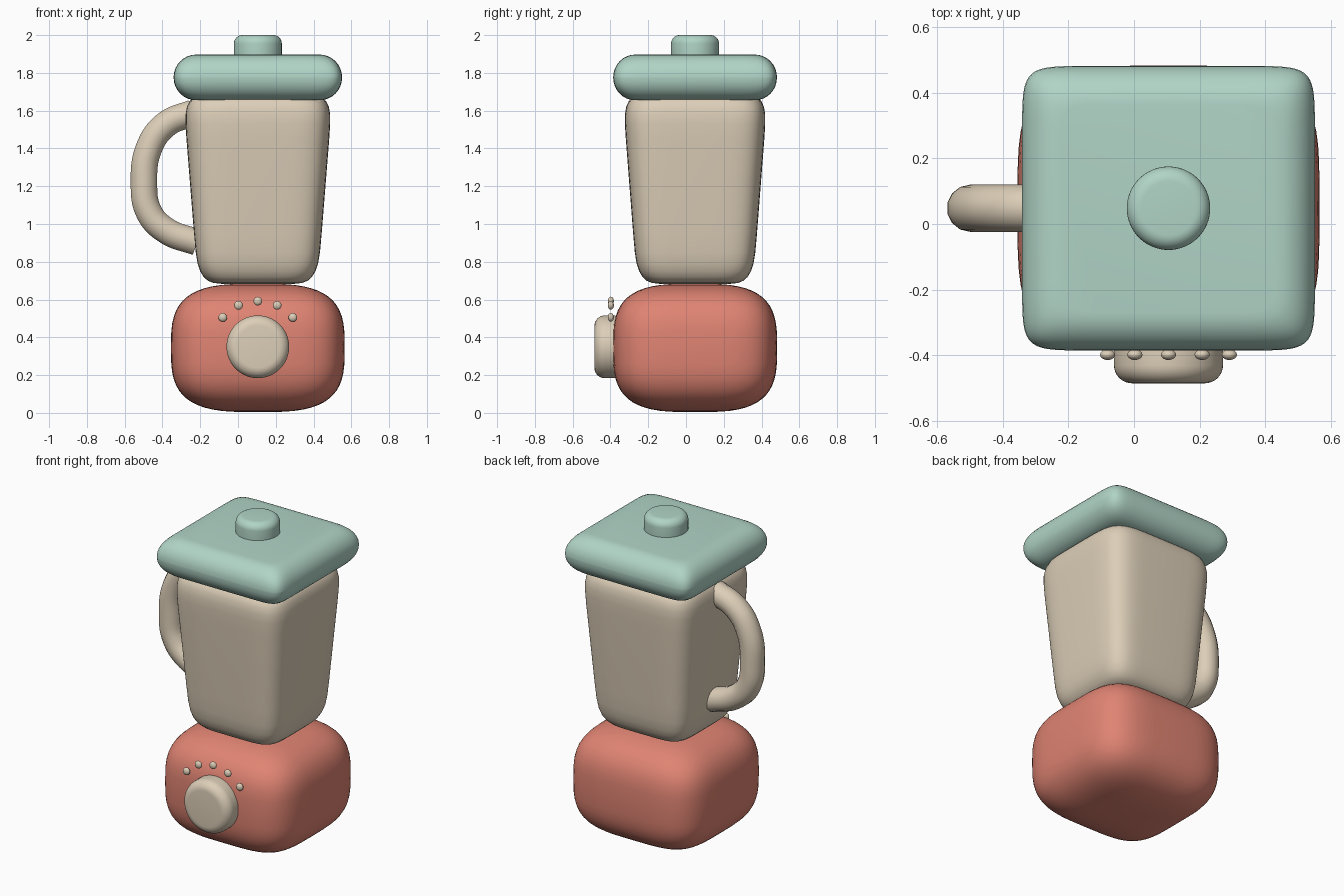
import bpy, bmesh, math

if "Cube" in bpy.data.objects:
    bpy.data.objects.remove(bpy.data.objects["Cube"])

CX, CY = 0.105, 0.048


def material(name, rgb):
    m = bpy.data.materials.new(name)
    m.diffuse_color = (*rgb, 1)
    m.use_nodes = True
    m.node_tree.nodes["Principled BSDF"].inputs["Base Color"].default_value = m.diffuse_color
    return m


RED = material("coral", (0.74, 0.23, 0.17))
TEAL = material("mint", (0.44, 0.66, 0.57))
CREAM = material("cream", (0.72, 0.62, 0.48))


def smooth(obj, mat):
    obj.data.materials.append(mat)
    bpy.ops.object.select_all(action='DESELECT')
    obj.select_set(True)
    bpy.context.view_layer.objects.active = obj
    bpy.ops.object.shade_smooth_by_angle(angle=math.radians(50))


def loft(name, rings, power, mat, ratio=1.0, segs=64):
    """Stack superellipse rings (z, half_width); power 2 is a circle."""
    bm = bmesh.new()
    loops = []
    for z, half in rings:
        loop = []
        for i in range(segs):
            c, s = (f(math.tau * i / segs) for f in (math.cos, math.sin))
            c, s = (0 if abs(v) < 1e-9 else math.copysign(abs(v) ** (2 / power), v)
                    for v in (c, s))
            loop.append(bm.verts.new((half * c, half * ratio * s, z)))
        loops.append(loop)
    for a, b in zip(loops, loops[1:]):
        for i in range(segs):
            j = (i + 1) % segs
            bm.faces.new((a[i], a[j], b[j], b[i]))
    bm.faces.new(loops[0][::-1])
    bm.faces.new(loops[-1])
    me = bpy.data.meshes.new(name)
    bm.to_mesh(me)
    bm.free()
    obj = bpy.data.objects.new(name, me)
    bpy.context.collection.objects.link(obj)
    obj.location = (CX, CY, 0)
    smooth(obj, mat)
    return obj


def round_edge(z0, z1, half, r0, r1, steps=8):
    """Rings of a slab with bottom and top edge radii."""
    rings = []
    for k in range(steps + 1):
        a = math.pi / 2 * k / steps
        rings.append((z0 + r0 * (1 - math.cos(a)), half - r0 * (1 - math.sin(a))))
    for k in range(steps + 1):
        a = math.pi / 2 * k / steps
        rings.append((z1 - r1 * (1 - math.sin(a)), half - r1 * (1 - math.cos(a))))
    return rings


# Motor base: pillowy box
m, half_h = 3.2, 0.34
rings = []
for k in range(-14, 15):
    a = math.radians(87.5) * k / 14
    rings.append((0.344 + math.copysign(half_h * abs(math.sin(a)) ** (2 / m), k),
                  0.46 * math.cos(a) ** (2 / m)))
loft("motor_base", rings, 4, RED, 0.945)

# Tapered jar
loft("jar", [(0.683, 0.19), (0.688, 0.235), (0.70, 0.265), (0.72, 0.287), (0.75, 0.305),
             (0.79, 0.319), (0.85, 0.329), (0.95, 0.338), (1.2, 0.358), (1.45, 0.378),
             (1.53, 0.383), (1.58, 0.383), (1.62, 0.376), (1.65, 0.362), (1.67, 0.34),
             (1.68, 0.31)], 5.2, CREAM, 0.97)

# Lid and its knob
loft("lid", round_edge(1.655, 1.897, 0.446, 0.12, 0.12), 11, TEAL, 0.972)
loft("lid_knob", round_edge(1.86, 2.0, 0.127, 0.01, 0.045), 2, TEAL)

# Control dial on the front
dial = loft("dial", round_edge(0.36, 0.485, 0.166, 0.02, 0.055), 2, CREAM)
dial.rotation_euler = (math.pi / 2, 0, 0)
dial.location = (CX, 0, 0.35)

# Setting dots around the dial
for i in range(5):
    a = math.radians(40 + 25 * i)
    bpy.ops.mesh.primitive_uv_sphere_add(
        segments=20, ring_count=12, radius=0.023,
        location=(CX + 0.242 * math.cos(a), -0.398, 0.35 + 0.242 * math.sin(a)))
    dot = bpy.context.object
    dot.name = f"setting_dot_{i + 1}"
    dot.scale.y = 0.7
    smooth(dot, CREAM)

# Handle tube
path = [(-0.235, 1.59), (-0.38, 1.528), (-0.468, 1.41), (-0.498, 1.22),
        (-0.47, 1.06), (-0.38, 0.965), (-0.215, 0.902)]
cu = bpy.data.curves.new("handle", 'CURVE')
cu.dimensions = '3D'
cu.bevel_depth = 0.072
cu.bevel_resolution = 5
cu.use_fill_caps = True
sp = cu.splines.new('BEZIER')
sp.bezier_points.add(len(path) - 1)
for p, (x, z) in zip(sp.bezier_points, path):
    p.co = (x, CY, z)
    p.handle_left_type = p.handle_right_type = 'AUTO'
handle = bpy.data.objects.new("handle", cu)
bpy.context.collection.objects.link(handle)
bpy.ops.object.select_all(action='DESELECT')
handle.select_set(True)
bpy.context.view_layer.objects.active = handle
bpy.ops.object.convert(target='MESH')
smooth(bpy.context.object, CREAM)
